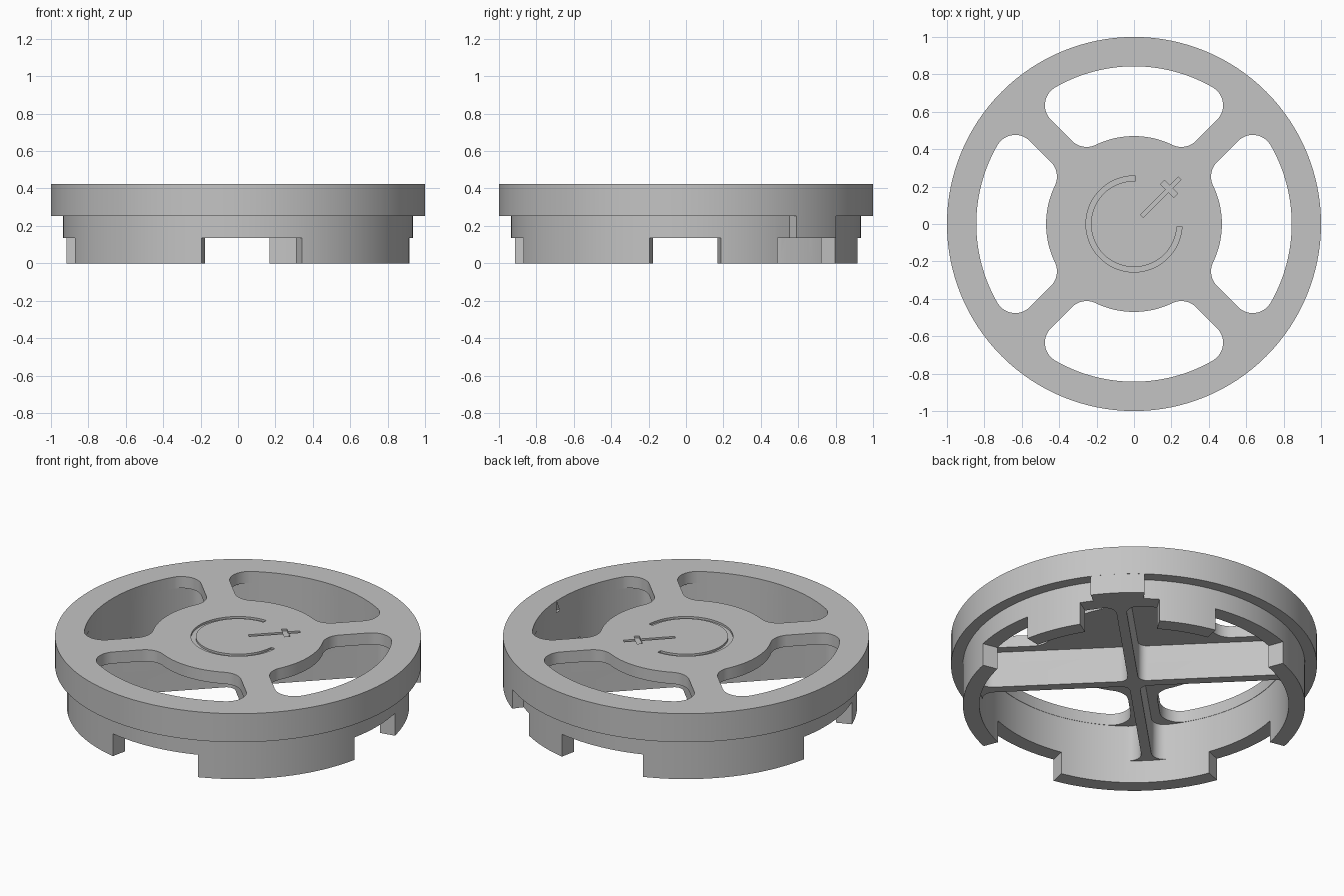
import bpy, bmesh
from math import sin, cos, pi, radians, sqrt, atan2, asin
from mathutils import Vector

cube = bpy.data.objects.get("Cube")
if cube:
    bpy.data.objects.remove(cube, do_unlink=True)

# Main sizes
TOP, PLATE, LEDGE, STEP = 0.425, 0.355, 0.253, 0.135
RIM_R, RING_R, INNER_R, HUB_R = 1.0, 0.935, 0.845, 0.47

grey = bpy.data.materials.new("plain grey")
grey.use_nodes = True
grey.diffuse_color = (0.55, 0.55, 0.55, 1)
grey.node_tree.nodes["Principled BSDF"].inputs["Base Color"].default_value = (0.55, 0.55, 0.55, 1)


def make_object(name, bm):
    bmesh.ops.recalc_face_normals(bm, faces=bm.faces)
    mesh = bpy.data.meshes.new(name)
    bm.to_mesh(mesh)
    bm.free()
    mesh.materials.append(grey)
    obj = bpy.data.objects.new(name, mesh)
    bpy.context.collection.objects.link(obj)
    return obj


def prism(name, outline, z0, z1):
    bm = bmesh.new()
    face = bm.faces.new([bm.verts.new((p[0], p[1], z0)) for p in outline])
    made = bmesh.ops.extrude_face_region(bm, geom=[face])["geom"]
    bmesh.ops.translate(bm, vec=(0, 0, z1 - z0),
                        verts=[v for v in made if isinstance(v, bmesh.types.BMVert)])
    return make_object(name, bm)


def arc(center, r, a0, a1, n=12):
    return [(center[0] + r * cos(a0 + (a1 - a0) * i / n),
             center[1] + r * sin(a0 + (a1 - a0) * i / n)) for i in range(n + 1)]


def sector(r0, r1, deg0, deg1, n=24):
    a0, a1 = radians(deg0), radians(deg1)
    return arc((0, 0), r1, a0, a1, n) + arc((0, 0), r0, a1, a0, n)


def turn(points, angle):
    c, s = cos(angle), sin(angle)
    return [(x * c - y * s, x * s + y * c) for x, y in points]


def combine(target, tool, operation):
    mod = target.modifiers.new(tool.name, "BOOLEAN")
    mod.operation, mod.solver, mod.object = operation, "EXACT", tool
    bpy.context.view_layer.objects.active = target
    bpy.ops.object.modifier_apply(modifier=mod.name)
    bpy.data.objects.remove(tool, do_unlink=True)


# Cap body: turned profile of plate, rim and lower ring
bm = bmesh.new()
profile = [(0, PLATE), (INNER_R, PLATE), (INNER_R, 0), (RING_R, 0),
           (RING_R, LEDGE), (RIM_R, LEDGE), (RIM_R, TOP), (0, TOP)]
verts = [bm.verts.new((r, 0, z)) for r, z in profile]
edges = [bm.edges.new(pair) for pair in zip(verts, verts[1:])]
bmesh.ops.spin(bm, geom=verts + edges, cent=(0, 0, 0), axis=(0, 0, 1),
               angle=2 * pi, steps=128, use_duplicate=False)
bmesh.ops.remove_doubles(bm, verts=bm.verts, dist=1e-4)
body = make_object("slotted_cap", bm)

# Locating tab under the rim
combine(body, prism("locating_tab", sector(0.9, 0.9995, 36.3, 53.3), 0.12, 0.27), "UNION")

# Notches in the lower ring
for start, end in ((-12, 11.5), (31.6, 58.6), (78.5, 110.5), (168.5, 201), (258, 291.5)):
    combine(body, prism("notch", sector(0.7, 1.1, start, end), -0.1, STEP), "DIFFERENCE")


# Window outline: sector between two spokes with four rounded corners
def window_outline(half=0.08, fillet=0.11):
    outer = INNER_R - 0.002
    side = half + fillet
    far = Vector((sqrt((outer - fillet) ** 2 - side ** 2), side))
    near = Vector((sqrt((HUB_R + fillet) ** 2 - side ** 2), side))
    a_far, a_near = atan2(far.y, far.x), atan2(near.y, near.x)
    points = arc((0, 0), HUB_R, pi / 2 - a_near, a_near, 20)
    points += arc(near, fillet, a_near + pi, 1.5 * pi)[1:]
    points += arc(far, fillet, -pi / 2, a_far)
    points += arc((0, 0), outer, a_far, pi / 2 - a_far, 28)[1:]
    mirrored = [(y, x) for x, y in
                arc(near, fillet, a_near + pi, 1.5 * pi)[1:] + arc(far, fillet, -pi / 2, a_far)[:-1]]
    return points + mirrored[::-1][:-1] + [mirrored[0]]


for k in range(4):
    outline = turn(window_outline(), pi / 4 + k * pi / 2)
    combine(body, prism("window", outline, 0.3, 0.5), "DIFFERENCE")


# Crossed ribs with rounded roots at the centre and at the ring
def rib_outline(w=0.028, center_fillet=0.05, end_fillet=0.07):
    side = w + end_fillet
    u = sqrt((INNER_R - end_fillet) ** 2 - side ** 2)
    a = atan2(side, u)
    tip = INNER_R + 0.04
    flare = arc((u, side), end_fillet, -pi / 2, a, 8)
    cap = [(tip * cos(a), tip * sin(a))]
    c = w + center_fillet
    half = arc((c, c), center_fillet, 1.25 * pi, 1.5 * pi, 6)[1:] + flare + cap
    arm = [(x, -y) for x, y in half] + half[::-1]
    points = []
    for k in range(4):
        points += turn(arm, pi / 4 + k * pi / 2)
        points += turn([(w + center_fillet * (1 - sqrt(0.5)),) * 2], pi / 4 + k * pi / 2)
    return points


combine(body, prism("cross_ribs", rib_outline(), STEP + 0.002, PLATE + 0.02), "UNION")

# Shallow engraved position mark: open circle and a pointer toward the tab
FLOOR = TOP - 0.012
combine(body, prism("open_circle", sector(0.23, 0.257, 88, 357, 64), FLOOR, 0.5), "DIFFERENCE")
for name, u0, u1, v in (("pointer_line", 0.06, 0.345, 0.011), ("pointer_bar", 0.25, 0.28, 0.05)):
    box = turn([(u0, -v), (u1, -v), (u1, v), (u0, v)], pi / 4)
    combine(body, prism(name, box, FLOOR, 0.5), "DIFFERENCE")

bpy.ops.object.select_all(action="DESELECT")
body.select_set(True)
bpy.context.view_layer.objects.active = body
bpy.ops.object.shade_smooth_by_angle(angle=radians(25))
